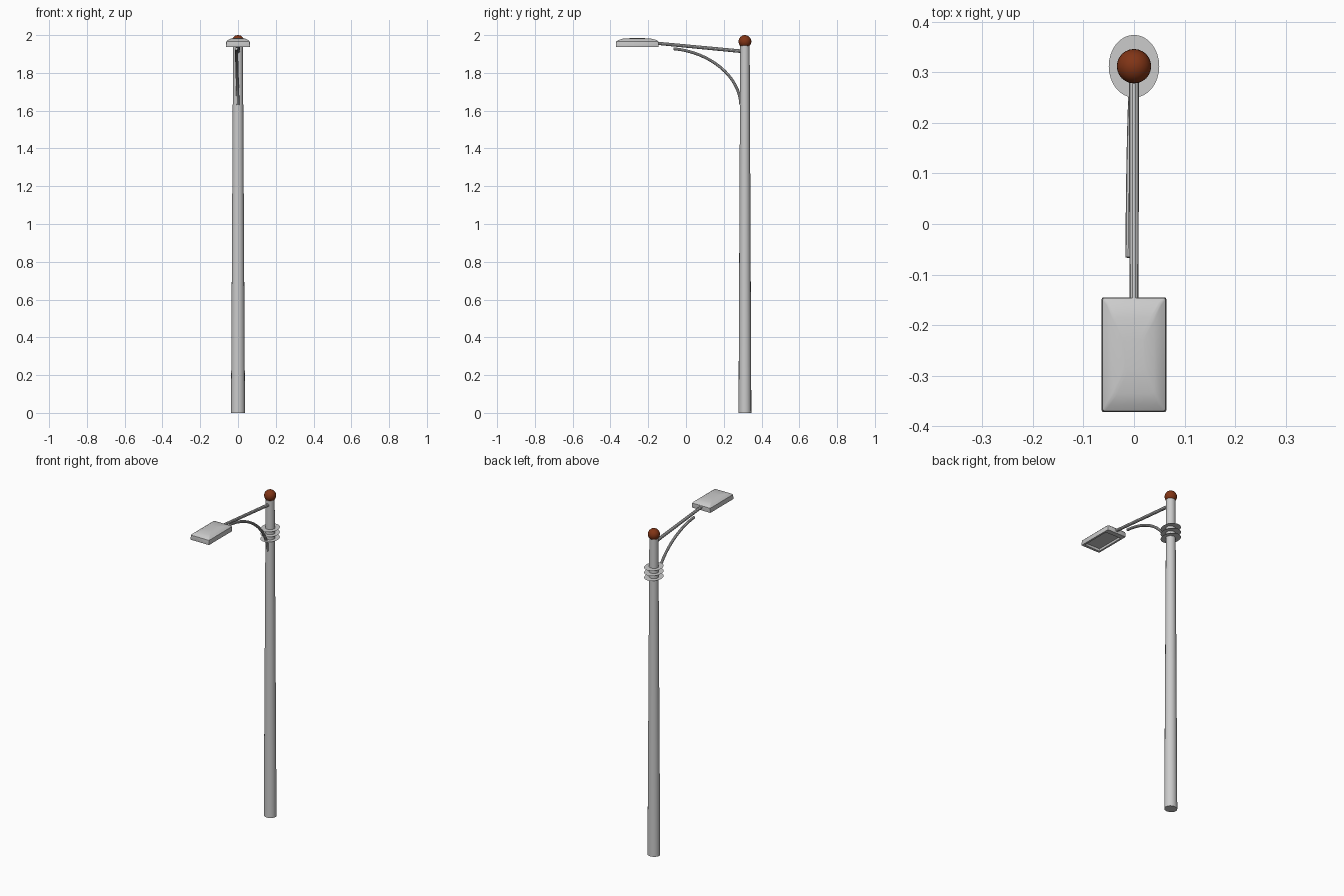
import bpy, bmesh, math
from mathutils import Vector

POLE_Y = 0.312
cube = bpy.data.objects.get("Cube")
if cube:
    bpy.data.objects.remove(cube, do_unlink=True)


def finish(name, bm, angle=35):
    bmesh.ops.recalc_face_normals(bm, faces=bm.faces)
    mesh = bpy.data.meshes.new(name)
    bm.to_mesh(mesh)
    bm.free()
    obj = bpy.data.objects.new(name, mesh)
    bpy.context.collection.objects.link(obj)
    bpy.ops.object.select_all(action='DESELECT')
    obj.select_set(True)
    bpy.context.view_layer.objects.active = obj
    bpy.ops.object.shade_smooth_by_angle(angle=math.radians(angle))
    return obj


def loft(name, sections):
    """Skin a list of equal-length point loops and cap both ends."""
    bm = bmesh.new()
    loops = [[bm.verts.new(p) for p in s] for s in sections]
    n = len(loops[0])
    for a, b in zip(loops, loops[1:]):
        for i in range(n):
            j = (i + 1) % n
            bm.faces.new((a[i], a[j], b[j], b[i]))
    bm.faces.new(loops[0])
    bm.faces.new(loops[-1])
    return finish(name, bm)


def ellipse(rx, ry, z, n):
    return [(rx * math.cos(math.tau * i / n),
             POLE_Y + ry * math.sin(math.tau * i / n), z) for i in range(n)]


def rounded_rect(hx, y0, y1, z, r):
    """Rectangle outline with three-point rounded corners."""
    cy, hy = (y0 + y1) / 2, (y1 - y0) / 2
    pts = []
    for k, (sx, sy) in enumerate([(1, 1), (-1, 1), (-1, -1), (1, -1)]):
        for t in (0, 0.5, 1):
            a = (k + t) * math.pi / 2
            pts.append((sx * (hx - r) + r * math.cos(a),
                        cy + sy * (hy - r) + r * math.sin(a), z))
    return pts


def tube(name, points, radii, sides=10):
    """Round bar swept along a path lying close to the YZ plane."""
    pts = [Vector(p) for p in points]
    sections = []
    for i, p in enumerate(pts):
        d = (pts[min(i + 1, len(pts) - 1)] - pts[max(i - 1, 0)]).normalized()
        v = d.cross(Vector((1, 0, 0))).normalized()
        u = v.cross(d)
        t = i / (len(pts) - 1)
        r = radii[0] * (1 - t) + radii[1] * t
        sections.append([p + r * (u * math.cos(math.tau * k / sides)
                                  + v * math.sin(math.tau * k / sides))
                         for k in range(sides)])
    return loft(name, sections)


# Tapered pole
loft("pole", [ellipse(0.037, 0.034, 0, 16), ellipse(0.026, 0.025, 1.95, 16)])

# Coloured ball on the pole top
bm = bmesh.new()
bmesh.ops.create_uvsphere(bm, u_segments=24, v_segments=14, radius=0.034)
bmesh.ops.translate(bm, verts=bm.verts, vec=(0, POLE_Y, 1.966))
ball = finish("top_ball", bm)
rust = bpy.data.materials.new("rust_red")
rust.use_nodes = True
color = (0.22, 0.035, 0.008, 1)
rust.diffuse_color = color
rust.node_tree.nodes["Principled BSDF"].inputs["Base Color"].default_value = color
ball.data.materials.append(rust)

# Thin flat collars around the pole
for i in range(3):
    bm = bmesh.new()
    outer, inner = [[bm.verts.new(p) for p in ellipse(rx, ry, 1.705 + 0.031 * i, 32)]
                    for rx, ry in ((0.05, 0.062), (0.026, 0.025))]
    for k in range(32):
        j = (k + 1) % 32
        bm.faces.new((outer[k], outer[j], inner[j], inner[k]))
    finish(f"collar_{i + 1}", bm)

# Straight arm carrying the lamp
tube("arm", [(0, 0.3, 1.914), (0, -0.155, 1.957)], (0.01, 0.009))

# Curved brace under the arm, as a cubic curve
a, b, c, d = [Vector(p) for p in ((-0.009, -0.066, 1.928), (-0.008, 0.13, 1.91),
                                  (-0.004, 0.285, 1.78), (0, 0.29, 1.63))]
path = []
for i in range(17):
    t = i / 16
    s = 1 - t
    path.append(a * s**3 + b * 3 * s * s * t + c * 3 * s * t * t + d * t**3)
tube("brace", path, (0.008, 0.008))

# Lamp head: recessed underside, upright rim, pillowed top
loft("lamp_head", [
    rounded_rect(0.05, -0.352, -0.18, 1.95, 0.004),
    rounded_rect(0.052, -0.356, -0.176, 1.938, 0.004),
    rounded_rect(0.063, -0.371, -0.146, 1.938, 0.004),
    rounded_rect(0.064, -0.372, -0.145, 1.945, 0.004),
    rounded_rect(0.062, -0.37, -0.146, 1.966, 0.004),
    rounded_rect(0.054, -0.358, -0.155, 1.974, 0.006),
    rounded_rect(0.04, -0.335, -0.185, 1.981, 0.008),
    rounded_rect(0.02, -0.29, -0.225, 1.984, 0.008),
])
